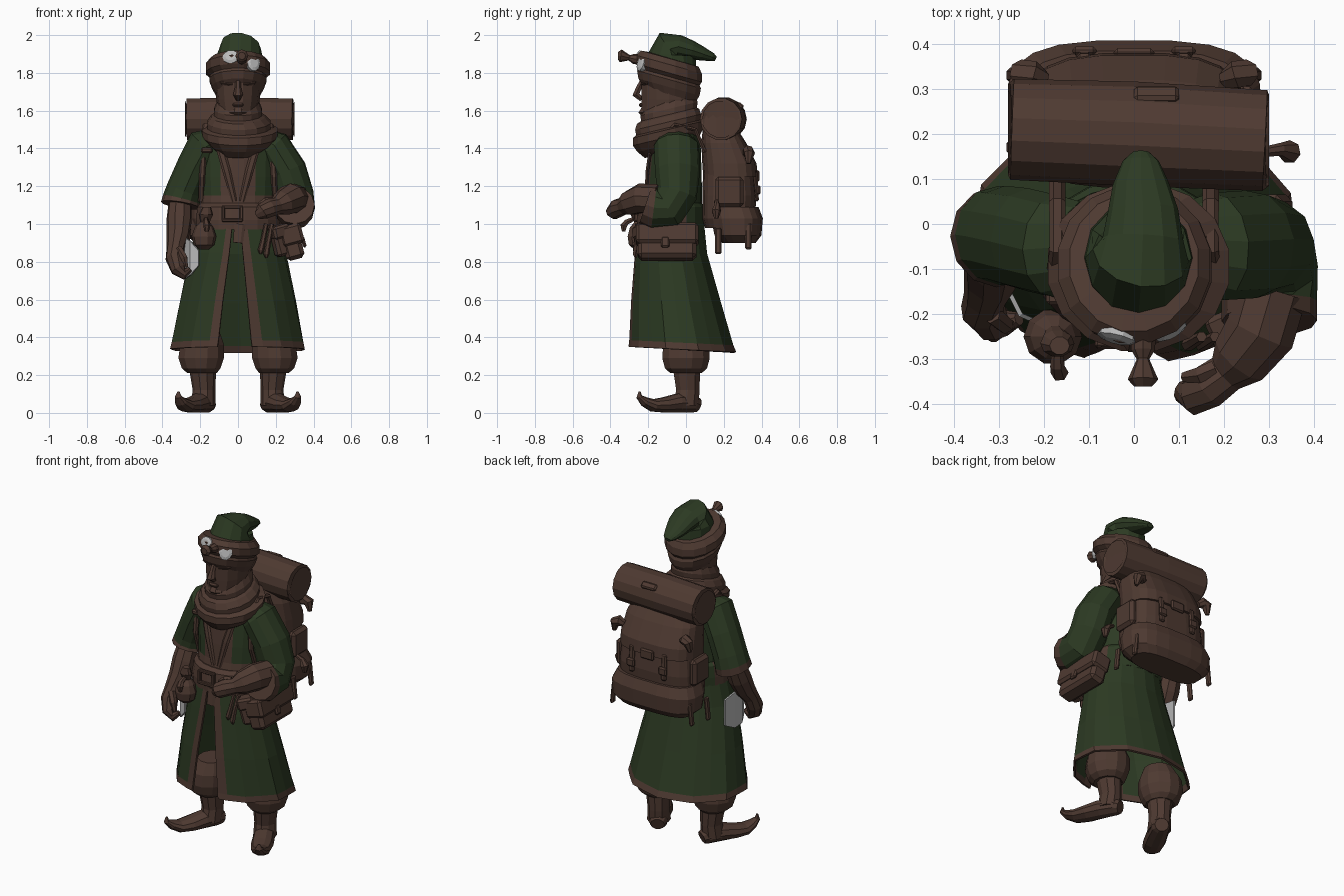
import bpy, bmesh, math
from mathutils import Vector, Euler, Matrix

BROWN, GREEN, GREY = 0, 1, 2
MATS = []
for nm, c in (("brown leather", (0.077, 0.042, 0.031)), ("dark green cloth", (0.025, 0.042, 0.0165)),
              ("pale grey", (0.5, 0.5, 0.5))):
    m = bpy.data.materials.new(nm)
    m.diffuse_color = (*c, 1)
    MATS.append(m)


def finish(name, bm):
    bmesh.ops.recalc_face_normals(bm, faces=bm.faces)
    me = bpy.data.meshes.new(name)
    bm.to_mesh(me)
    bm.free()
    for m in MATS:
        me.materials.append(m)
    ob = bpy.data.objects.new(name, me)
    bpy.context.collection.objects.link(ob)
    return ob


def skin(name, rings, rule):
    """Bridge closed rings of points; rule(segment, centre) gives the colour."""
    bm = bmesh.new()
    vs = [[bm.verts.new(p) for p in r] for r in rings]
    n = len(vs[0])
    pick = rule if callable(rule) else (lambda i, c: rule)
    for i in range(len(vs) - 1):
        for j in range(n):
            k = (j + 1) % n
            f = bm.faces.new((vs[i][j], vs[i][k], vs[i + 1][k], vs[i + 1][j]))
            f.material_index = pick(i, f.calc_center_median())
    for i, r in ((0, vs[0]), (len(vs) - 2, vs[-1])):
        f = bm.faces.new(r)
        f.material_index = pick(i, f.calc_center_median())
    return finish(name, bm)


def loft(name, rows, rule=BROWN, n=14, power=2.0, tilt=0.0):
    """Horizontal (super)ellipses: rows of (cx, cy, z, rx, ry)."""
    rings = []
    for cx, cy, z, rx, ry in rows:
        ring = []
        for j in range(n):
            a = 2 * math.pi * (j + 0.5) / n
            s, c = math.sin(a), math.cos(a)
            x = rx * math.copysign(abs(s) ** (2 / power), s)
            y = -ry * math.copysign(abs(c) ** (2 / power), c)
            ring.append((cx + x, cy + y, z + tilt * y))
        rings.append(ring)
    return skin(name, rings, rule)


def tube(name, path, rule=BROWN, n=10, hint=(1, 0, 0)):
    """Path of (x, y, z, side radius, other radius)."""
    pts = [Vector(p[:3]) for p in path]
    rings = []
    for i, p in enumerate(path):
        t = (pts[min(i + 1, len(pts) - 1)] - pts[max(i - 1, 0)]).normalized()
        h = Vector(hint)
        s = (h - t * h.dot(t)).normalized()
        o = t.cross(s)
        rings.append([pts[i] + s * p[3] * math.cos(2 * math.pi * j / n)
                      + o * p[-1] * math.sin(2 * math.pi * j / n) for j in range(n)])
    return skin(name, rings, rule)


def box(name, loc, dims, rot=(0, 0, 0), mat=BROWN, bevel=0.008):
    bm = bmesh.new()
    bmesh.ops.create_cube(bm, size=1)
    bmesh.ops.scale(bm, vec=dims, verts=bm.verts)
    bmesh.ops.bevel(bm, geom=bm.edges[:], offset=bevel, segments=1, affect='EDGES')
    bmesh.ops.transform(bm, matrix=Matrix.Translation(loc) @ Euler([math.radians(a) for a in rot]).to_matrix().to_4x4(),
                        verts=bm.verts)
    for f in bm.faces:
        f.material_index = mat
    return finish(name, bm)


# Boots with curled toes, baggy trousers
for s, side in ((-1, "right"), (1, "left")):
    a = math.radians(28)
    foot = []
    for y, z, rs, ru in ((.07, .04, .04, .038), (.04, .05, .055, .05), (-.05, .052, .062, .052), (-.13, .042, .064, .042),
                         (-.2, .04, .055, .034), (-.25, .06, .036, .026), (-.28, .085, .02, .015),
                         (-.278, .112, .006, .006)):
        foot.append((s * (.185 - math.sin(a) * y), y * math.cos(a), z, rs, ru))
    tube(side + "_boot_foot", foot, n=10, hint=(math.cos(a), s * math.sin(a), 0))
    loft(side + "_boot_shaft", [(s * .185, 0, .04, .065, .07), (s * .18, .01, .12, .06, .065),
                                (s * .185, .005, .2, .068, .072), (s * .187, .005, .235, .072, .078)], n=10)
    loft(side + "_trouser_leg", [(s * .19, 0, .21, .08, .085), (s * .195, 0, .235, .105, .115),
                                 (s * .195, 0, .29, .125, .13), (s * .19, 0, .36, .12, .125),
                                 (s * .175, 0, .43, .08, .09)], n=12)

# Open coat skirt with brown hem and front edges
rows = ((1.0, .21, -.08, .17, .05, .14), (.85, .25, -.08, .185, .1, .18), (.6, .305, -.055, .232, .16, .26),
        (.385, .347, -.03, .27, .2, .3), (.35, .355, -.025, .28, .21, .31))
bm = bmesh.new()
grid = []
for z, rx, cy, ry, e1, e2 in rows:
    lo, hi = e1 + .17, 2 * math.pi - e2 - .14
    angs = [e1] + [lo + (hi - lo) * k / 18 for k in range(19)] + [2 * math.pi - e2]
    line = []
    for k, p in enumerate(angs):
        w = 1 + .03 * (1 - z) * (-1) ** k * (1 < k < 19)
        line.append(bm.verts.new((rx * w * math.sin(p), cy - ry * w * math.cos(p),
                                  z - .03 * (1 - z) * (1 - math.cos(p)) / 1.3)))
    grid.append(line)
for i in range(len(grid) - 1):
    for j in range(20):
        f = bm.faces.new((grid[i][j], grid[i][j + 1], grid[i + 1][j + 1], grid[i + 1][j]))
        f.material_index = BROWN if i == 3 or j in (0, 19) else GREEN
sk = finish("coat_skirt", bm)
mod = sk.modifiers.new("thickness", 'SOLIDIFY')
mod.thickness, mod.offset = .012, 0

# Torso with brown vest and sash in front, lapels, pack straps
loft("coat_torso", [(0, -.08, .98, .205, .165), (0, -.065, 1.15, .2, .145), (0, -.06, 1.25, .205, .145),
                    (0, -.055, 1.4, .21, .135), (0, -.05, 1.48, .19, .12), (0, -.05, 1.56, .1, .09)],
     lambda i, c: BROWN if c.y < -.1 and (abs(c.x) < .1 or i == 0) else GREEN, n=20)
for s, side in ((-1, "right"), (1, "left")):
    tube(side + "_lapel", [(s * .1, -.185, 1.42, .022, .01), (s * .06, -.205, 1.28, .022, .01),
                           (s * .02, -.212, 1.12, .015, .01)], n=6)
    tube(side + "_pack_strap", [(s * .17, .1, 1.38, .018, .012), (s * .17, .05, 1.5, .018, .012),
                                (s * .17, -.06, 1.525, .018, .012), (s * .18, -.14, 1.44, .018, .012),
                                (s * .19, -.145, 1.25, .016, .012), (s * .195, -.1, 1.12, .016, .012)], n=6)
box("strap_buckle", (-.165, -.165, 1.39), (.06, .03, .03))

# Belt, buckle, belt tail
loft("belt", [(0, -.08, .97, .225, .18), (0, -.08, 1.02, .225, .182), (0, -.075, 1.09, .218, .175),
              (0, -.07, 1.11, .2, .155)], lambda i, c: BROWN if c.y < .0 else GREEN, n=20)
for nm, loc, d in (("top", (-.03, -.262, 1.09), (.11, .02, .018)), ("bottom", (-.03, -.267, 1.02), (.11, .02, .018)),
                   ("left", (.018, -.264, 1.055), (.018, .02, .08)), ("right", (-.078, -.264, 1.055), (.018, .02, .08))):
    box("buckle_" + nm, loc, d, bevel=.004)
tube("belt_tail", [(.01, -.262, 1.0, .03, .008), (.0, -.27, .9, .026, .008)], n=6)

# Round drawstring pouch
loft("round_pouch", [(-.18, -.25, .865, .025, .025), (-.18, -.25, .89, .055, .055), (-.18, -.25, .935, .065, .062),
                     (-.18, -.25, .98, .05, .05), (-.175, -.25, 1.01, .025, .025), (-.17, -.265, 1.05, .038, .03),
                     (-.165, -.27, 1.09, .022, .02)], n=10)
tube("pouch_toggle", [(-.17, -.27, 1.03, .012), (-.17, -.315, 1.01, .016), (-.165, -.33, .99, .02), (-.165, -.33, .96, .01)], n=6)

# Hip satchel with flap and clasp, small front pouch
box("satchel_body", (.285, -.1, .9), (.1, .31, .18), (0, -15, 0), bevel=.02)
box("satchel_flap", (.283, -.1, .942), (.12, .33, .11), (0, -15, 0), bevel=.015)
box("satchel_clasp", (.347, -.11, .905), (.02, .045, .06), (0, -15, 0))
box("small_pouch", (.225, -.225, .91), (.085, .07, .16), (0, -15, 25), bevel=.015)
box("small_pouch_flap", (.22, -.23, .96), (.1, .085, .07), (0, -15, 25), bevel=.012)
for x, z in ((.12, .86), (.15, .84)):
    tube("belt_tassel", [(x + .03, -.25, 1.0, .012), (x + .01, -.262, .9, .014), (x, -.267, z, .016), (x, -.267, z - .02, .006)], n=6)

# Right arm hanging
tube("right_sleeve", [(-.12, -.05, 1.44, .07, .1), (-.17, -.05, 1.42, .1, .115), (-.235, -.035, 1.3, .092, .115),
                      (-.285, -.025, 1.18, .095, .11), (-.3, -.025, 1.13, .1, .11), (-.305, -.03, 1.1, .104, .112)],
     lambda i, c: BROWN if i == 4 else GREEN, n=12)
tube("right_forearm_hand", [(-.305, -.03, 1.14, .06), (-.312, -.08, 1.02, .068), (-.318, -.12, .94, .06), (-.33, -.16, .88, .048),
                            (-.335, -.19, .82, .05), (-.315, -.22, .76, .042), (-.285, -.22, .735, .03), (-.255, -.21, .76, .015)],
     n=9, hint=(0, 1, 0))
tube("right_thumb", [(-.315, -.2, .87, .022), (-.285, -.225, .82, .02), (-.275, -.225, .77, .012)], n=6, hint=(0, 1, 0))

# Pale curved blade carried at the right hip: rows of (x, y, bottom z, top z)
bm = bmesh.new()
sheet = [[bm.verts.new((x, y, z)) for z in (b, (b + t) / 2, t)] for x, y, b, t in
         ((-.21, -.225, .78, .86), (-.255, -.205, .73, .91), (-.288, -.14, .71, .93), (-.294, -.06, .71, .93), (-.285, .02, .75, .91))]
for p, q in zip(sheet, sheet[1:]):
    for k in (0, 1):
        bm.faces.new((p[k], q[k], q[k + 1], p[k + 1])).material_index = GREY
blade = finish("blade", bm)
blade.modifiers.new("thickness", 'SOLIDIFY').thickness = .01

# Left arm bent to the front
tube("left_sleeve", [(.12, -.05, 1.44, .07, .1), (.18, -.05, 1.41, .1, .12), (.26, -.045, 1.28, .105, .12),
                     (.293, -.05, 1.16, .108, .11), (.3, -.1, 1.085, .108, .115), (.3, -.17, 1.085, .106, .115),
                     (.3, -.215, 1.1, .106, .105)],
     lambda i, c: BROWN if i == 5 else GREEN, n=12, hint=(1, .1, 0))
tube("left_forearm_hand", [(.305, -.15, 1.13, .08), (.28, -.24, 1.135, .08), (.235, -.3, 1.11, .068), (.205, -.33, 1.095, .046),
                           (.165, -.36, 1.085, .05), (.13, -.38, 1.065, .045), (.105, -.37, 1.045, .025)], n=9, hint=(0, 0, 1))
tube("left_thumb", [(.18, -.32, 1.12, .02), (.145, -.335, 1.12, .02), (.11, -.34, 1.1, .012)], n=6, hint=(0, 0, 1))

# Scarf folds
loft("scarf", [(0, -.09, 1.38, .11, .13), (.01, -.095, 1.42, .165, .165), (.01, -.095, 1.46, .2, .19), (.01, -.095, 1.5, .205, .19),
               (.005, -.095, 1.51, .17, .172), (.005, -.095, 1.54, .17, .178), (0, -.095, 1.57, .145, .168),
               (0, -.09, 1.58, .13, .15), (0, -.09, 1.61, .128, .155), (0, -.085, 1.65, .11, .135)], n=16, tilt=.24)

# Face, nose, mouth, chin, brow
loft("head", [(0, -.09, 1.52, .09, .11), (0, -.095, 1.58, .1, .145), (0, -.09, 1.66, .115, .15),
              (0, -.09, 1.74, .122, .15), (0, -.09, 1.8, .122, .15)], n=14)
tube("nose", [(0, -.225, 1.77, .014), (0, -.25, 1.72, .017), (0, -.265, 1.685, .026, .022), (0, -.235, 1.66, .014)], n=6)
box("lips", (0, -.235, 1.63), (.06, .03, .022))
loft("chin", [(0, -.2, 1.57, .035, .035), (0, -.21, 1.59, .05, .045), (0, -.2, 1.62, .04, .035)], n=8)
for s in (-1, 1):
    box("brow", (s * .055, -.21, 1.745), (.08, .035, .02), (0, -8 * s, 20 * s))

# Turban, lenses, ornament
loft("turban", [(0, -.085, 1.685, .118, .14), (0, -.09, 1.725, .14, .165), (0, -.09, 1.765, .155, .172), (0, -.09, 1.78, .15, .165),
                (0, -.09, 1.8, .172, .177), (0, -.09, 1.845, .172, .177), (0, -.085, 1.875, .145, .155), (0, -.085, 1.88, .1, .11)],
     n=16, tilt=-.28)
for x, y, z, r, h in ((-.038, -.252, 1.885, .045, .036), (.082, -.238, 1.853, .038, .045)):
    d = Vector((x * 1.1, -.17, .05)).normalized() * .03
    tube("lens", [(x - d.x, y - d.y, z - d.z, r, h), (x + d.x * .1, y + d.y * .1, z + d.z * .1, r, h),
                  (x + d.x * .3, y + d.y * .3, z + d.z * .3, r * .6, h * .6)], GREY, n=10)
tube("turban_ornament", [(.02, -.24, 1.87, .03), (.02, -.28, 1.875, .026), (.02, -.3, 1.88, .014), (.02, -.325, 1.885, .025),
                         (.02, -.345, 1.89, .034), (.02, -.36, 1.89, .02)], n=8)

# Green cap with drooping tip
tube("cap", [(.01, -.075, 1.82, .125, .13), (.01, -.075, 1.9, .118, .125), (.015, -.07, 1.94, .108, .1),
             (.02, -.035, 1.938, .09, .062), (.02, .03, 1.92, .078, .05), (.015, .09, 1.9, .062, .036),
             (.015, .14, 1.883, .04, .022), (.015, .158, 1.875, .02, .012)], GREEN, n=12)

# Backpack: body, lid, lower compartment, pockets, straps
loft("pack_body", [(0, .22, .98, .23, .12), (0, .225, 1.03, .25, .14), (0, .23, 1.15, .25, .145), (0, .225, 1.3, .235, .135),
                   (0, .19, 1.44, .22, .105), (0, .17, 1.52, .19, .075)], n=20, power=3)
loft("pack_lid", [(0, .235, 1.25, .243, .145), (0, .23, 1.32, .243, .145), (0, .2, 1.43, .233, .12), (0, .175, 1.52, .2, .085)],
     n=20, power=3)
loft("pack_lower_compartment", [(0, .28, .9, .23, .09), (0, .275, .94, .275, .125), (0, .27, 1.03, .282, .138),
                                (0, .255, 1.09, .255, .13)], n=20, power=3)
for s in (-1, 1):
    box("side_pocket", (s * .25, .23, 1.17), (.05, .15, .16), bevel=.018)
    tube("side_toggle", [(s * .2, .32, 1.37, .02), (s * .225, .33, 1.385, .032), (s * .25, .335, 1.375, .03),
                         (s * .26, .33, 1.32, .012)], n=7, hint=(0, 1, 0))
    box("lid_strap", (s * .11, .372, 1.2), (.035, .02, .16), (3, 0, 0))
    box("lid_buckle", (s * .11, .384, 1.18), (.055, .02, .05))
    for y, z in ((.17, .91), (.33, .935)):
        box("hanging_strap", (s * .265, y, z), (.022, .035, .14), (0, -6 * s, 0))
box("lid_tab", (0, .38, 1.255), (.09, .02, .06))
tube("hanging_charm", [(.29, .16, 1.12, .012), (.325, .165, 1.1, .015), (.345, .16, 1.07, .026), (.345, .16, 1.03, .012)], n=7, hint=(0, 1, 0))

# Bedroll with recessed ends and handle
tube("bedroll", [(-.265, .21, 1.555, .06), (-.28, .21, 1.555, .1), (-.27, .21, 1.555, .112), (0, .2, 1.557, .116),
                 (.29, .185, 1.555, .112), (.3, .185, 1.555, .1), (.285, .185, 1.555, .06)], n=14, hint=(0, 1, 0))
box("bedroll_handle", (.05, .285, 1.625), (.1, .04, .03), (-40, 0, 0))
